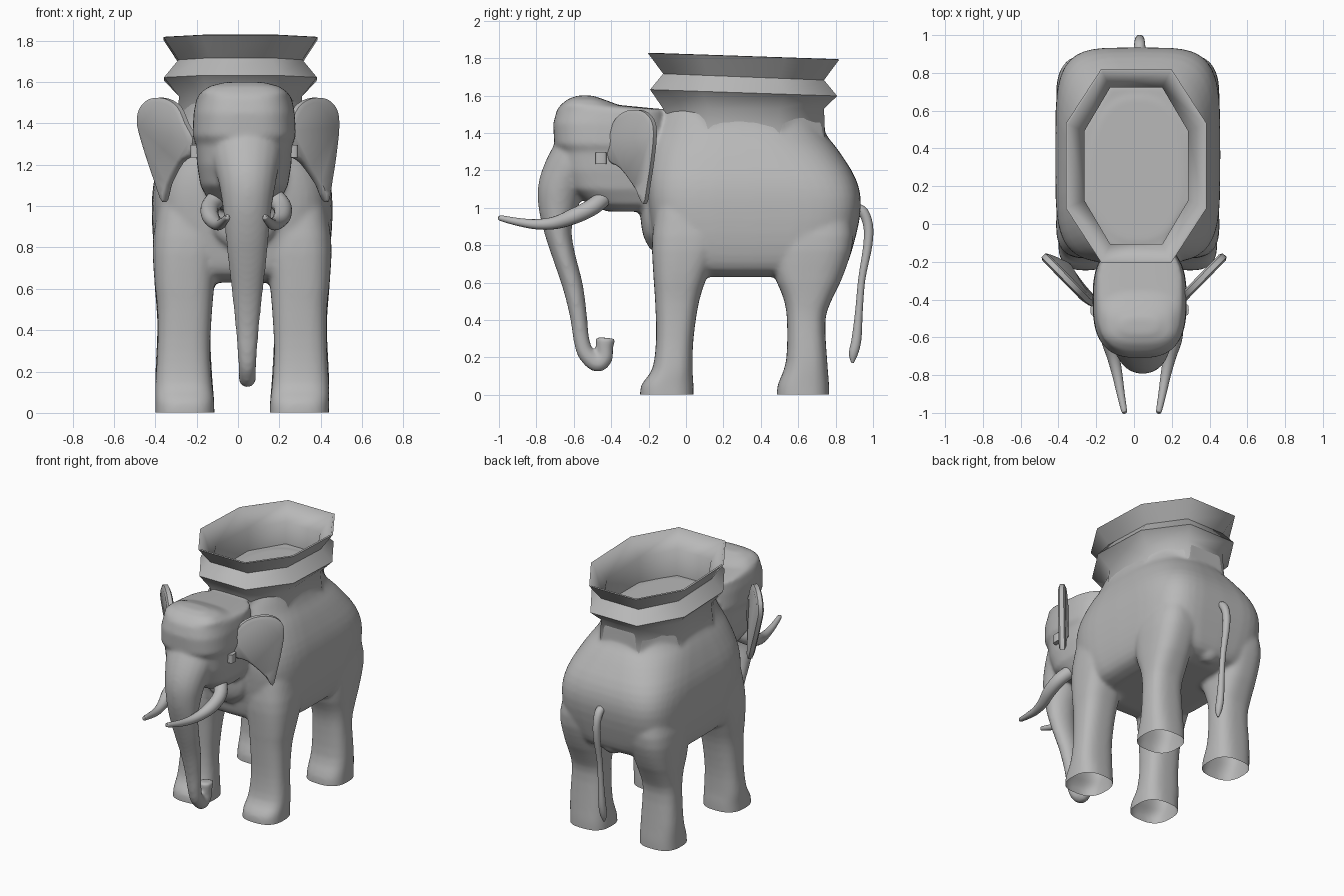
import bpy, bmesh, math
from mathutils import Vector

grey = bpy.data.materials.new("stone grey")
grey.diffuse_color = (0.48, 0.48, 0.48, 1)


def loft(name, rings, caps=True, angle=60):
    """Skin a list of rings into a mesh object."""
    bm = bmesh.new()
    vs = [[bm.verts.new(p) for p in r] for r in rings]
    n = len(vs[0])
    for a, b in zip(vs, vs[1:]):
        for i in range(n):
            j = (i + 1) % n
            bm.faces.new((a[i], a[j], b[j], b[i]))
    if caps:
        bm.faces.new(vs[-1])
        bm.faces.new(vs[0])
    bmesh.ops.recalc_face_normals(bm, faces=bm.faces)
    me = bpy.data.meshes.new(name)
    bm.to_mesh(me)
    bm.free()
    ob = bpy.data.objects.new(name, me)
    bpy.context.collection.objects.link(ob)
    me.materials.append(grey)
    select([ob])
    bpy.ops.object.shade_smooth_by_angle(angle=math.radians(angle))
    return ob


def select(obs):
    bpy.ops.object.select_all(action='DESELECT')
    for o in obs:
        o.select_set(True)
    bpy.context.view_layer.objects.active = obs[0]


def slab(cx, z, y0, y1, hw, n=2.5, count=48):
    """Horizontal superellipse ring."""
    ring = []
    for i in range(count):
        a = 2 * math.pi * i / count
        c, s = math.cos(a), math.sin(a)
        ring.append((cx + hw * math.copysign(abs(c) ** (2 / n), c),
                     (y0 + y1) / 2 + (y1 - y0) / 2 * math.copysign(abs(s) ** (2 / n), s), z))
    return ring


def octagon(hx, hy, z):
    """Howdah ring: stretched octagon, tilted slightly to the back above its base."""
    pts = [(0.5, -1), (1, -0.44), (1, 0.44), (0.5, 1), (-0.5, 1), (-1, 0.44), (-1, -0.44), (-0.5, -1)]
    return [(0.012 + hx * x, 0.308 + hy * y, z - 0.017 * y * (z > 1.55)) for x, y in pts]


def spline(rows, steps=4):
    """Catmull-Rom interpolation of rows of values."""
    out = []
    for i in range(len(rows) - 1):
        p = [rows[max(0, min(len(rows) - 1, i + k))] for k in (-1, 0, 1, 2)]
        for s in range(steps):
            t = s / steps
            out.append([0.5 * (2 * b + (c - a) * t + (2 * a - 5 * b + 4 * c - d) * t * t
                        + (3 * b - a - 3 * c + d) * t ** 3) for a, b, c, d in zip(*p)])
    return out + [list(rows[-1])]


def tube(name, rows, count=16):
    """Tube through rows of x, y, z, side radius, depth radius."""
    rows = spline(rows)
    pts = [Vector(r[:3]) for r in rows]
    rings = []
    for i, r in enumerate(rows):
        t = (pts[min(i + 1, len(pts) - 1)] - pts[max(i - 1, 0)]).normalized()
        u = (Vector((1, 0, 0)) - t * t.x).normalized()
        v = t.cross(u)
        rings.append([pts[i] + u * r[3] * math.cos(a) + v * r[4] * math.sin(a)
                      for a in (2 * math.pi * k / count for k in range(count))])
    return loft(name, rings)


# Torso: z, front y, back y, half width, squareness
torso = [(0.63, 0.0, 0.72, 0.28, 3), (0.67, -0.13, 0.84, 0.38, 3.5), (0.8, -0.17, 0.895, 0.425, 4.2),
         (1.0, -0.2, 0.935, 0.437, 4.4), (1.15, -0.21, 0.91, 0.42, 4), (1.3, -0.2, 0.82, 0.365, 3.2),
         (1.4, -0.18, 0.745, 0.315, 2.6), (1.5, -0.14, 0.72, 0.28, 2.4), (1.535, -0.1, 0.67, 0.25, 2.4)]
parts = [loft("body", [slab(0.02, *r) for r in spline(torso, 3)])]
parts.append(loft("howdah_seat", [octagon(0.33, 0.43, 1.25), octagon(0.31, 0.435, 1.4), octagon(0.295, 0.43, 1.53)]))
parts.append(tube("chest", [(0.03, -0.17, 0.78, 0.05, 0.02), (0.03, -0.19, 0.86, 0.14, 0.04),
                            (0.03, -0.2, 0.97, 0.17, 0.045), (0.03, -0.2, 1.08, 0.17, 0.045)]))

# Head and neck
head = [(0.98, -0.42, -0.12, 0.11), (1.02, -0.52, -0.1, 0.17), (1.1, -0.63, -0.1, 0.212),
        (1.2, -0.67, -0.1, 0.228), (1.3, -0.68, -0.1, 0.235), (1.34, -0.705, -0.1, 0.25),
        (1.45, -0.71, -0.1, 0.245), (1.525, -0.69, -0.1, 0.23), (1.55, -0.67, -0.36, 0.21),
        (1.58, -0.635, -0.44, 0.17), (1.6, -0.58, -0.5, 0.09)]
parts.append(loft("head", [slab(0.03, *r, n=2.8) for r in head]))

# Legs: z, front y, back y, inner x, outer x (mirrored), fading into the torso
front = [(-0.04, -0.245, 0.04, 0.155, 0.44), (0.05, -0.24, 0.04, 0.155, 0.44), (0.14, -0.18, 0.035, 0.165, 0.44),
         (0.3, -0.16, 0.04, 0.175, 0.43), (0.5, -0.165, 0.07, 0.165, 0.43), (0.65, -0.175, 0.12, 0.15, 0.445),
         (0.85, -0.18, 0.2, 0.12, 0.45), (1.15, -0.14, 0.2, 0.12, 0.40)]
rear = [(-0.04, 0.485, 0.765, 0.155, 0.44), (0.05, 0.49, 0.765, 0.155, 0.44), (0.18, 0.535, 0.755, 0.165, 0.44),
        (0.4, 0.54, 0.745, 0.175, 0.43), (0.52, 0.52, 0.785, 0.165, 0.435), (0.65, 0.47, 0.845, 0.15, 0.445),
        (0.85, 0.45, 0.895, 0.12, 0.448), (1.15, 0.45, 0.85, 0.12, 0.38)]
for name, rows in (("front_leg", front), ("rear_leg", rear)):
    for s in (-1, 1):
        parts.append(loft(name, [slab(0.02 + s * ((a + b) / 2 - 0.02), z, y0, y1, (b - a) / 2, 2.7)
                                 for z, y0, y1, a, b in spline(rows, 3)]))

# Trunk with curled tip
parts.append(tube("trunk", [
    (0.035, -0.52, 1.38, 0.17, 0.13), (0.04, -0.6, 1.25, 0.17, 0.135), (0.045, -0.665, 1.12, 0.14, 0.125),
    (0.045, -0.685, 1.0, 0.12, 0.105), (0.045, -0.685, 0.88, 0.107, 0.075), (0.045, -0.655, 0.75, 0.095, 0.062),
    (0.045, -0.605, 0.58, 0.075, 0.055), (0.045, -0.575, 0.42, 0.058, 0.046), (0.045, -0.56, 0.3, 0.048, 0.043),
    (0.045, -0.535, 0.22, 0.043, 0.045), (0.045, -0.475, 0.168, 0.042, 0.048), (0.045, -0.435, 0.2, 0.042, 0.045),
    (0.045, -0.435, 0.25, 0.044, 0.046), (0.045, -0.43, 0.305, 0.05, 0.056)], 20))
parts.append(tube("rump", [(0.03, 0.77, 0.63, 0.03, 0.03), (0.03, 0.78, 0.68, 0.09, 0.07),
                           (0.03, 0.79, 0.8, 0.1, 0.07)]))

# Blend the flesh into one skin, then cut the legs open at the ground
select(parts)
bpy.ops.object.join()
skin = bpy.context.object
skin.name = "elephant_skin"
rm = skin.modifiers.new("blend", 'REMESH')
rm.mode = 'VOXEL'
rm.voxel_size = 0.012
rm.use_smooth_shade = True
sm = skin.modifiers.new("soften", 'SMOOTH')
sm.factor = 0.5
sm.iterations = 10
for m in ("blend", "soften"):
    bpy.ops.object.modifier_apply(modifier=m)
bm = bmesh.new()
bm.from_mesh(skin.data)
bmesh.ops.bisect_plane(bm, geom=bm.verts[:] + bm.edges[:] + bm.faces[:], plane_co=(0, 0, 0.002),
                       plane_no=(0, 0, 1), clear_inner=True)
bm.to_mesh(skin.data)
bm.free()

# Tail
tube("tail", [(0.03, 0.88, 0.99, 0.03, 0.03), (0.03, 0.94, 0.985, 0.03, 0.028), (0.03, 0.973, 0.91, 0.026, 0.026),
              (0.03, 0.972, 0.8, 0.024, 0.024), (0.03, 0.94, 0.62, 0.019, 0.019), (0.03, 0.925, 0.45, 0.02, 0.02),
              (0.03, 0.912, 0.3, 0.024, 0.026), (0.03, 0.895, 0.22, 0.022, 0.024), (0.03, 0.89, 0.17, 0.006, 0.006)])

# Tusks, ears and ear knobs, mirrored (the left ear's tip hangs further in)
ear = [(-0.05, 1.33), (0.05, 1.4), (0.2, 1.48), (0.45, 1.52), (0.75, 1.518), (0.95, 1.47), (1.0, 1.39),
       (0.95, 1.26), (0.87, 1.13), (0.78, 1.02), (0.62, 1.1), (0.3, 1.21), (0.05, 1.25)]
for s in (-1, 1):
    side = "right" if s > 0 else "left"
    tube(side + "_tusk", [(0.04 + s * (x - 0.04), y, z, r, r) for x, y, z, r in (
        (0.15, -0.42, 1.07, 0.045), (0.21, -0.5, 1.005, 0.045), (0.215, -0.6, 0.955, 0.042),
        (0.19, -0.7, 0.92, 0.034), (0.168, -0.8, 0.912, 0.027), (0.15, -0.9, 0.925, 0.021),
        (0.132, -0.99, 0.945, 0.015), (0.13, -1.0, 0.948, 0.006))])
    rings = []
    for off, k in ((-0.024, 0.9), (-0.014, 1), (0.014, 1), (0.024, 0.9)):
        ring = []
        for u, z in spline(ear + ear[:1], 3)[:-1]:
            u, z = 0.5 + (u - 0.5) * k, 1.3 + (z - 1.3) * k
            drop = 0.75 * max(0, 1.4 - z) * (s < 0)
            ring.append((s * (0.235 + 0.245 * (u - drop) + off * 0.74), -0.415 + 0.25 * u - off * 0.67, z))
        rings.append(ring)
    loft(side + "_ear", rings, angle=50)
    x = 0.03 + s * 0.235
    loft(side + "_ear_knob", [slab(x, z, -0.485, -0.425, 0.025, 4, 16) for z in (1.235, 1.295)])

# Howdah: octagonal carrier, from outside base over the rim to the inside wall
profile = [(0.312, 0.435, 1.37), (0.297, 0.43, 1.53), (0.37, 0.5, 1.615), (0.30, 0.43, 1.7),
           (0.372, 0.512, 1.81), (0.36, 0.5, 1.812), (0.275, 0.415, 1.7), (0.275, 0.415, 1.51)]
loft("howdah", [octagon(*r) for r in profile], caps=False, angle=65)
